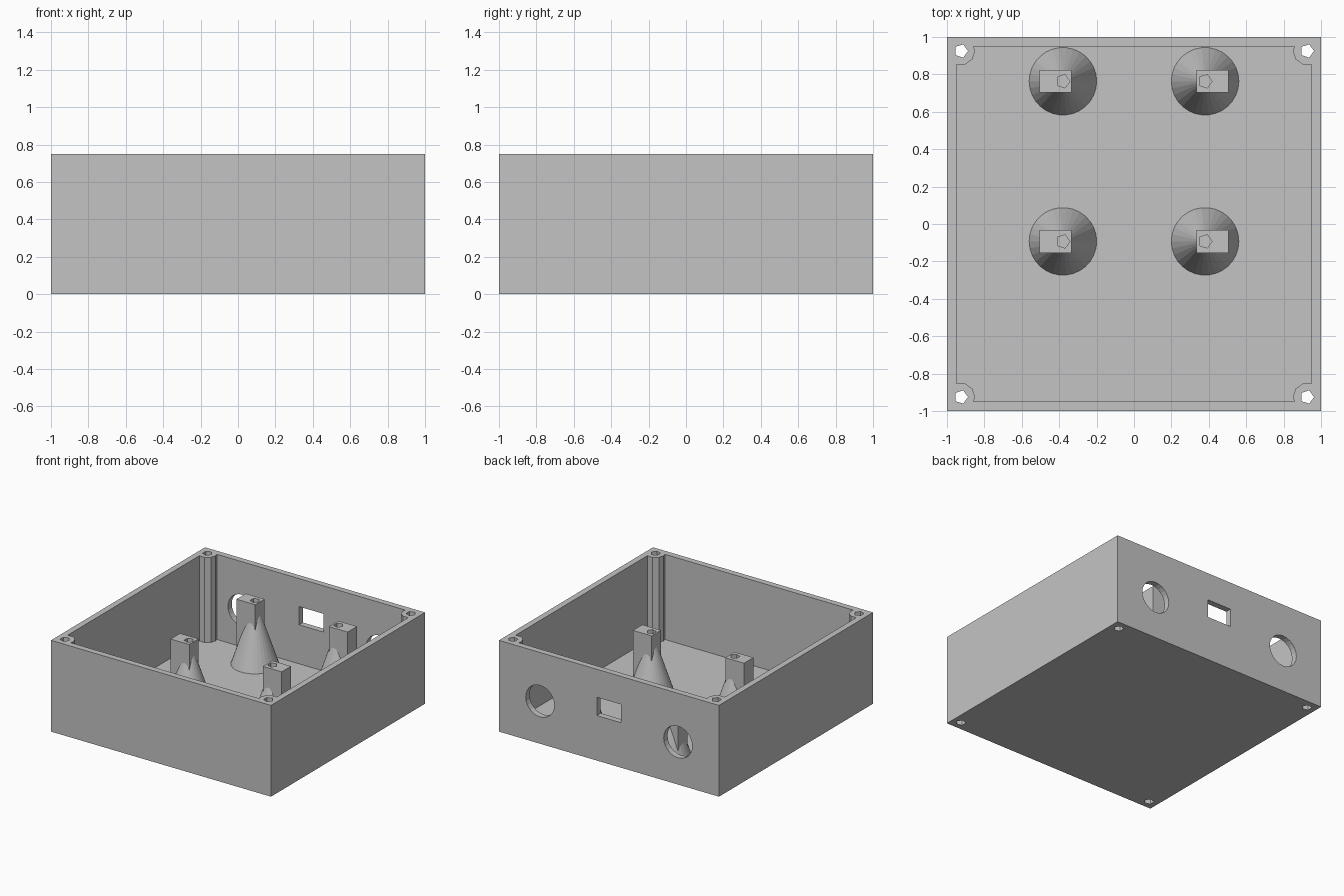
import bpy
import bmesh
from math import cos, sin, pi
from mathutils import Matrix

old = bpy.data.objects.get("Cube")
if old:
    bpy.data.objects.remove(old, do_unlink=True)

grey = bpy.data.materials.new("plain grey")
grey.use_nodes = True
grey.diffuse_color = (0.55, 0.55, 0.55, 1)
grey.node_tree.nodes["Principled BSDF"].inputs["Base Color"].default_value = grey.diffuse_color

HEIGHT, WALL = 0.75, 0.05
HOLE_R = 0.0375
TOP = 0.57


def finish(name, bm):
    bmesh.ops.recalc_face_normals(bm, faces=bm.faces)
    mesh = bpy.data.meshes.new(name)
    bm.to_mesh(mesh)
    bm.free()
    mesh.materials.append(grey)
    obj = bpy.data.objects.new(name, mesh)
    bpy.context.collection.objects.link(obj)
    return obj


def box(name, low, high):
    bm = bmesh.new()
    bmesh.ops.create_cube(bm, size=1)
    for v in bm.verts:
        v.co = [h if c > 0 else l for c, l, h in zip(v.co, low, high)]
    return finish(name, bm)


def frustum(name, x, y, z0, z1, r0, r1, sides, turn=None):
    bm = bmesh.new()
    rings = []
    for z, r in ((z0, r0), (z1, r1)):
        rings.append([bm.verts.new((r * cos(2 * pi * i / sides), r * sin(2 * pi * i / sides), z))
                      for i in range(sides)])
    low, high = rings
    for i in range(sides):
        j = (i + 1) % sides
        bm.faces.new((low[i], low[j], high[j], high[i]))
    bm.faces.new(low[::-1])
    bm.faces.new(high)
    if turn:
        bm.transform(turn)
    bm.transform(Matrix.Translation((x, y, 0)))
    return finish(name, bm)


def combine(obj, tool, operation):
    """Apply a boolean and discard the tool."""
    mod = obj.modifiers.new("boolean", 'BOOLEAN')
    mod.object, mod.operation, mod.solver = tool, operation, 'EXACT'
    graph = bpy.context.evaluated_depsgraph_get()
    result = bpy.data.meshes.new_from_object(obj.evaluated_get(graph))
    obj.modifiers.clear()
    obj.data = result
    bpy.data.objects.remove(tool, do_unlink=True)


# Enclosure: the cavity is notched so the corner screw posts stay solid
case = box("enclosure", (-1, -1, 0), (1, 1, HEIGHT))
inner = 1 - WALL
cavity = box("cavity", (-inner, -inner, WALL), (inner, inner, 0.85))
corners = [(sx * 0.925, sy * 0.925) for sx in (-1, 1) for sy in (-1, 1)]
for x, y in corners:
    combine(cavity, frustum("post", x, y, 0, 1, 0.075, 0.075, 10), 'DIFFERENCE')
combine(case, cavity, 'DIFFERENCE')

# Screw holes through the full height
for x, y in corners:
    combine(case, frustum("screw_hole", x, y, -0.1, 1, HOLE_R, HOLE_R, 5), 'DIFFERENCE')

# Back wall openings: two round ports and a rectangular one
lie_down = Matrix.Translation((0, 0, 0.35)) @ Matrix.Rotation(-pi / 2, 4, 'X')
for side in (-1, 1):
    port = frustum("round_port", side * 0.627, 0, 0.9, 1.1, 0.13, 0.13, 24, lie_down)
    combine(case, port, 'DIFFERENCE')
combine(case, box("square_port", (-0.11, 0.9, 0.37), (0.11, 1.1, 0.52)), 'DIFFERENCE')

# Board standoffs: block rising out of a cone, with a blind screw hole
for side, label in ((-1, "right"), (1, "left")):
    for y, row in ((0.763, "back"), (-0.093, "front")):
        x = side * 0.38
        ends = sorted((side * 0.335, side * 0.505))
        stand = box(f"{row}_{label}_standoff", (ends[0], y - 0.061, 0.03), (ends[1], y + 0.061, TOP))
        combine(stand, frustum("cone", x, y, 0.04, 0.53, 0.184, 0.02, 30), 'UNION')
        combine(stand, frustum("pilot", x, y, 0.3, 0.7, HOLE_R, HOLE_R, 5), 'DIFFERENCE')
